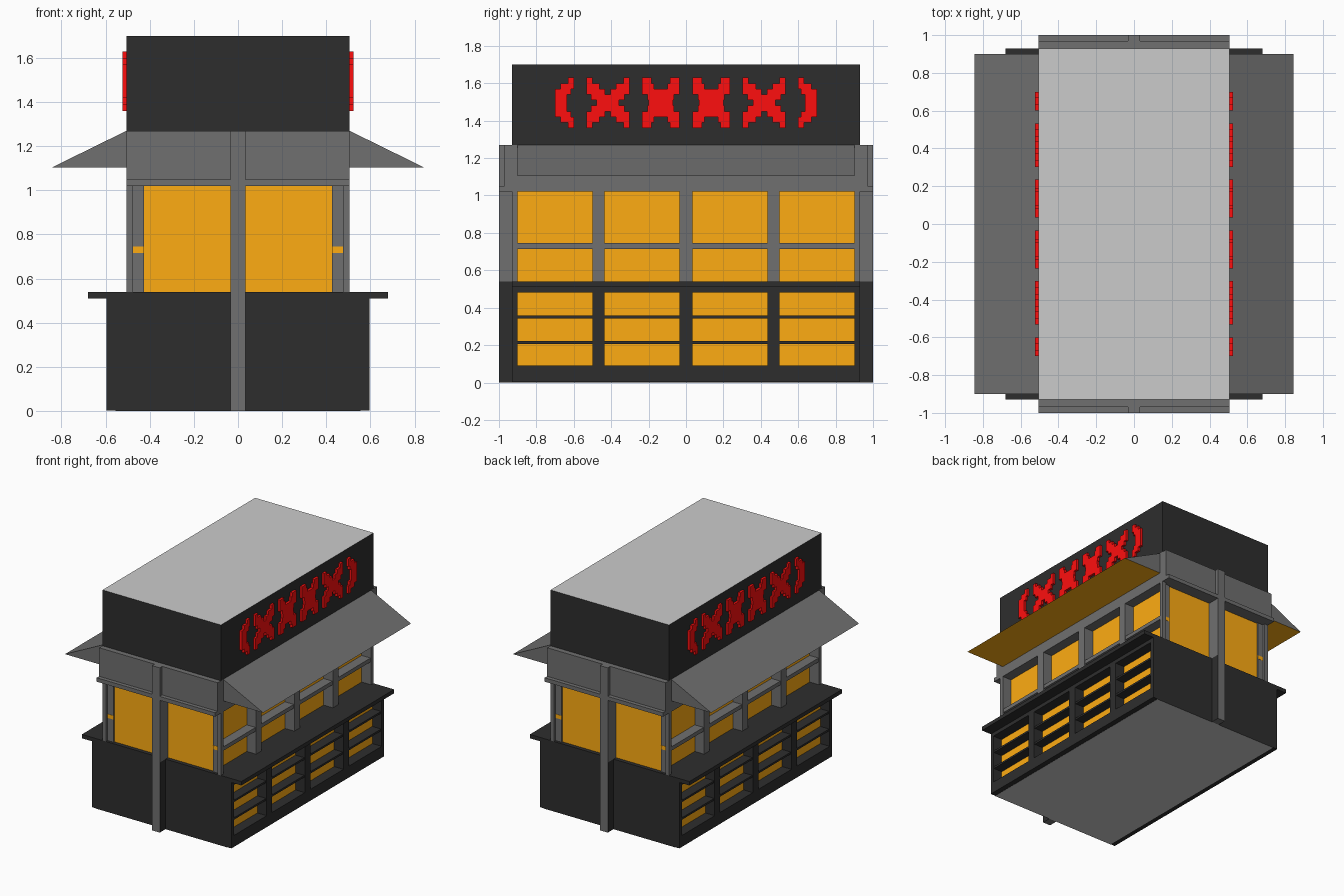
import bpy, bmesh

if "Cube" in bpy.data.objects:
    bpy.data.objects.remove(bpy.data.objects["Cube"])


def material(name, rgb):
    m = bpy.data.materials.new(name)
    m.diffuse_color = (*rgb, 1)
    m.use_nodes = True
    m.node_tree.nodes["Principled BSDF"].inputs["Base Color"].default_value = m.diffuse_color
    return m


DARK = material("charcoal", (0.027, 0.027, 0.027))
GREY = material("mid_grey", (0.16, 0.16, 0.16))
PALE = material("pale_grey", (0.6, 0.6, 0.6))
ORANGE = material("amber", (1.0, 0.416, 0.0063))
RED = material("red", (1.0, 0.0046, 0.0046))


def finish(name, bm, *mats):
    mesh = bpy.data.meshes.new(name)
    bmesh.ops.recalc_face_normals(bm, faces=bm.faces)
    bm.to_mesh(mesh)
    bm.free()
    for m in mats:
        mesh.materials.append(m)
    ob = bpy.data.objects.new(name, mesh)
    bpy.context.collection.objects.link(ob)
    return ob


def add_box(bm, x, y, z):
    vs = bmesh.ops.create_cube(bm, size=1)["verts"]
    for v in vs:
        for i, (a, b) in enumerate((x, y, z)):
            v.co[i] = a if v.co[i] < 0 else b


def boxes(name, mat, *ranges, mirror=""):
    """One object of boxes given as (x, y, z) ranges, mirrored over listed axes."""
    bm = bmesh.new()
    for x, y, z in ranges:
        for sx in ((1, -1) if "x" in mirror else (1,)):
            for sy in ((1, -1) if "y" in mirror else (1,)):
                add_box(bm, sorted(sx * v for v in x), sorted(sy * v for v in y), z)
    return finish(name, bm, mat)


def paint(ob, mat, test):
    """Give the faces whose normal passes the test another material."""
    ob.data.materials.append(mat)
    for p in ob.data.polygons:
        if test(p.normal):
            p.material_index = len(ob.data.materials) - 1


# Lower cabinet: core, floor, rails, end walls, uprights and shelves
BACK, FRONT = 0.515, 0.595
BAY = (BACK, FRONT)
FULL = (-0.93, 0.93)
columns = [(-0.5, -0.435), (-0.035, 0.035), (0.435, 0.5)]
core = boxes("cabinet_core", DARK, ((-BACK, BACK), FULL, (0.004, 0.51)))
paint(core, ORANGE, lambda n: abs(n.x) > 0.9)
floor = boxes("cabinet_floor", DARK, ((-0.555, 0.555), FULL, (0, 0.01)))
paint(floor, PALE, lambda n: n.z < -0.9)
boxes("cabinet_rails", DARK, (BAY, FULL, (0.002, 0.09)),
      (BAY, FULL, (0.48, 0.51)), mirror="x")
boxes("cabinet_end_walls", DARK, (BAY, (0.9, 0.93), (0.09, 0.48)), mirror="xy")
boxes("cabinet_uprights", DARK, *[(BAY, c, (0.09, 0.48)) for c in columns], mirror="x")
boxes("cabinet_shelves", DARK,
      *[((BACK, 0.59), (-0.9, 0.9), z) for z in ((0.207, 0.222), (0.343, 0.358))],
      mirror="x")
boxes("counter_top", DARK, ((-0.68, 0.68), FULL, (0.51, 0.54)))

# Glazed upper storey
boxes("window_glass", ORANGE, ((-0.425, 0.425), (-0.9, 0.9), (0.54, 1.02)))
boxes("window_columns", GREY, *[((0.425, 0.505), c, (0.54, 1.02)) for c in columns],
      mirror="x")
boxes("window_shelf", GREY, ((0.425, 0.5), (-0.9, 0.9), (0.715, 0.745)), mirror="x")
boxes("corner_posts", GREY, ((0.475, 0.505), (0.9, 0.93), (0.54, 1.02)),
      ((0.425, 0.475), (0.9, 0.91), (0.54, 1.02)), mirror="xy")
boxes("shelf_ends", ORANGE, ((0.425, 0.475), (0.9, 0.912), (0.715, 0.745)), mirror="xy")

# Fascia above the windows and end beams
boxes("fascia", GREY, ((-0.505, 0.505), (-0.97, 0.97), (1.05, 1.27)))
boxes("end_beams", GREY, ((-0.505, 0.505), (-1, 1), (1.02, 1.05)))

# Central end posts, darker on the lower flanks
boxes("end_post_upper", GREY, ((-0.033, 0.033), (0.9, 1), (0.54, 1.27)), mirror="y")
lower = boxes("end_post_lower", GREY, ((-0.033, 0.033), (0.93, 1), (0, 0.54)), mirror="y")
paint(lower, DARK, lambda n: abs(n.x) > 0.9)

# Wedge awnings with amber undersides
for side, s in (("right", 1), ("left", -1)):
    bm = bmesh.new()
    profile = [(0.505, 1.103), (0.845, 1.103), (0.505, 1.27)]
    ends = [[bm.verts.new((s * x, y, z)) for x, z in profile] for y in (-0.9, 0.9)]
    for end in ends:
        bm.faces.new(end)
    for i in range(3):
        j = (i + 1) % 3
        bm.faces.new((ends[0][i], ends[0][j], ends[1][j], ends[1][i]))
    awning = finish("awning_" + side, bm, GREY)
    paint(awning, ORANGE, lambda n: n.z < -0.9)

# Roof box with a pale top
roof = boxes("roof_box", DARK, ((-0.505, 0.505), FULL, (1.27, 1.7)))
paint(roof, PALE, lambda n: n.z > 0.9)

# Abstract stepped ornaments; per row from the middle outwards: (inner, outer) span
cross_small = [(0, 0.065), (0, 0.07), (0, 0.1), (0.035, 0.1), (0.05, 0.1)]
cross_wide = [(0, 0.06), (0, 0.09), (0.015, 0.115), (0.045, 0.115), (0.083, 0.115)]
bracket = [(0.635, 0.7), (0.635, 0.7), (0.615, 0.7), (0.6, 0.67), (0.6, 0.632)]
blocks = []
for row in range(-4, 5):
    z = (1.48 + 0.03 * row, 1.51 + 0.03 * row)
    spans = [bracket[abs(row)]]
    for centre, shape in ((0.135, cross_small), (0.418, cross_wide)):
        a, b = shape[abs(row)]
        if a == 0:
            spans.append((centre - b, centre + b))
        else:
            spans += [(centre - b, centre - a), (centre + a, centre + b)]
    blocks += [((0.5, 0.523), y, z) for y in spans]
boxes("roof_ornaments", RED, *blocks, mirror="xy")
